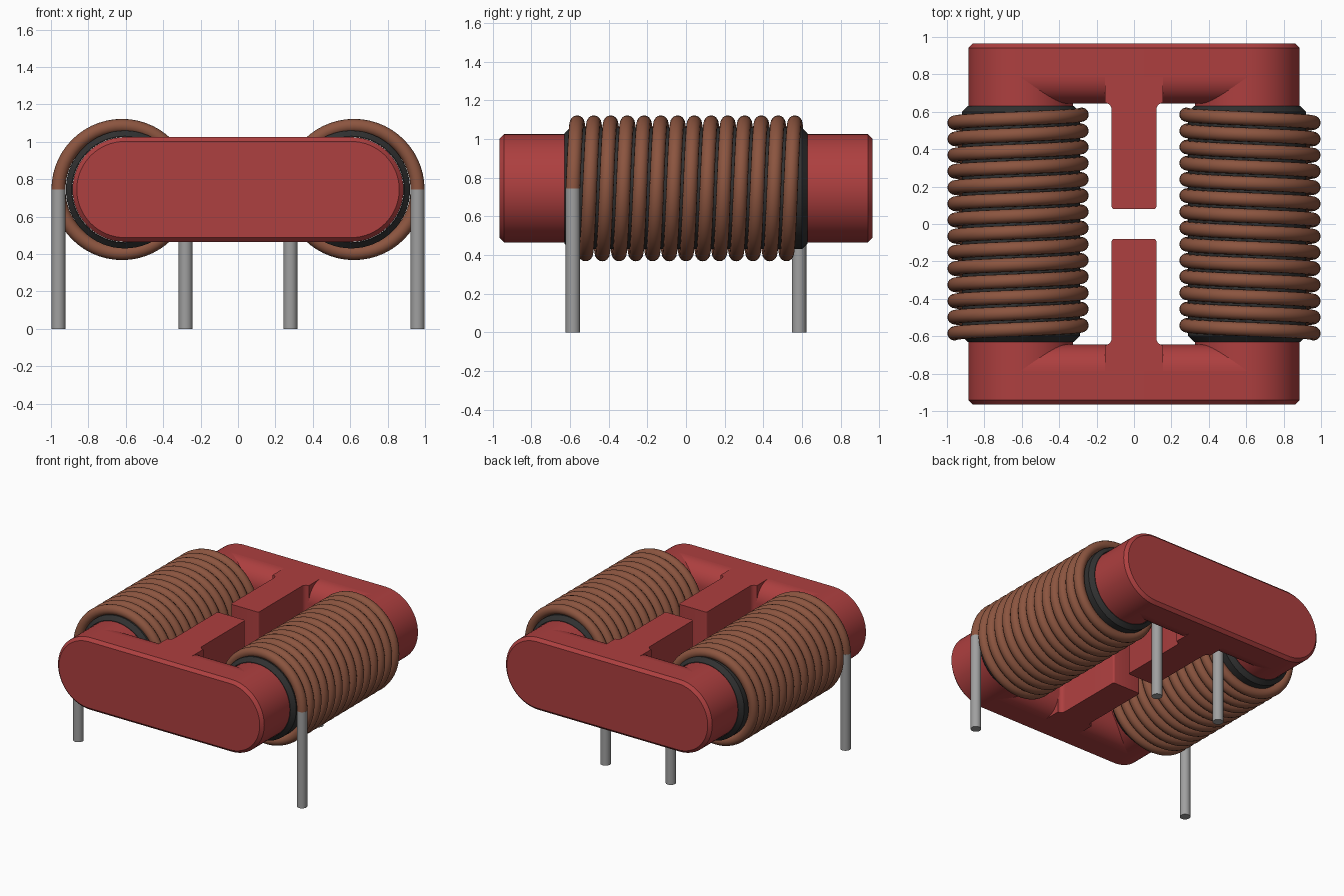
import bpy, bmesh
from math import sin, cos, pi, radians

if "Cube" in bpy.data.objects:
    bpy.data.objects.remove(bpy.data.objects["Cube"])

CZ = 0.745      # height of the coil axes
CORE_X = 0.605  # core and bobbin axes
COIL_X = 0.62   # winding axes
WIRE = 0.0375
TURN_R = 0.34
PIN_Y = 0.585


def material(name, rgb):
    m = bpy.data.materials.new(name)
    m.diffuse_color = (*rgb, 1)
    m.use_nodes = True
    m.node_tree.nodes["Principled BSDF"].inputs["Base Color"].default_value = m.diffuse_color
    return m


RED = material("red_core", (0.42, 0.05, 0.05))
BROWN = material("copper_wire", (0.26, 0.09, 0.05))
BLACK = material("black_plastic", (0.03, 0.03, 0.03))
STEEL = material("pin_metal", (0.35, 0.35, 0.35))


def loft(bm, rings, loop=False):
    """Bridge rings of points; cap both ends unless the rings form a loop."""
    vs = [[bm.verts.new(p) for p in r] for r in rings]
    n = len(vs[0])
    pairs = list(zip(vs, vs[1:])) + ([(vs[-1], vs[0])] if loop else [])
    for a, b in pairs:
        for i in range(n):
            j = (i + 1) % n
            bm.faces.new((a[i], a[j], b[j], b[i]))
    if not loop:
        bm.faces.new(vs[0])
        bm.faces.new(vs[-1])


def finish(bm, name, mat):
    bmesh.ops.recalc_face_normals(bm, faces=bm.faces)
    me = bpy.data.meshes.new(name)
    bm.to_mesh(me)
    bm.free()
    ob = bpy.data.objects.new(name, me)
    bpy.context.collection.objects.link(ob)
    me.materials.append(mat)
    bpy.ops.object.select_all(action='DESELECT')
    ob.select_set(True)
    bpy.context.view_layer.objects.active = ob
    bpy.ops.object.shade_smooth_by_angle(angle=radians(30))


def circle_y(x, y, r, n=64):
    return [(x + r * cos(2 * pi * i / n), y, CZ + r * sin(2 * pi * i / n)) for i in range(n)]


def stadium(y, r, n=32):
    pts = []
    for side, start in ((1, -pi / 2), (-1, pi / 2)):
        for i in range(n + 1):
            a = start + pi * i / n
            pts.append((side * CORE_X + r * cos(a), y, CZ + r * sin(a)))
    return pts


def arc(cx, cy, r, a0, a1, n=8):
    return [(cx + r * cos(radians(a0 + (a1 - a0) * i / n)),
             cy + r * sin(radians(a0 + (a1 - a0) * i / n))) for i in range(n + 1)]


# Core halves
for s, label in ((-1, "front"), (1, "back")):
    bm = bmesh.new()
    # end plate with chamfered outer rim
    loft(bm, [stadium(s * y, r) for y, r in ((0.785, 0.28), (0.942, 0.28), (0.965, 0.257))])
    # round legs running inside the bobbins
    for x in (-CORE_X, CORE_X):
        loft(bm, [circle_y(x, s * y, 0.28) for y in (0.785, 0.08)])
    # cross bar with rounded inner edges
    bar = arc(0.785, CZ + 0.14, 0.14, 90, 180, 12) + arc(0.785, CZ - 0.14, 0.14, 180, 270, 12)
    loft(bm, [[(x, s * y, z) for y, z in bar] for x in (-CORE_X, CORE_X)])
    # centre leg, flared where it meets the bar
    half = arc(0.105, 0.095, 0.015, -90, 0, 4) + arc(0.155, 0.612, 0.035, 180, 90, 6) + [(0.155, 0.785)]
    leg = half + [(-x, y) for x, y in reversed(half)]
    loft(bm, [[(x, s * y, z) for x, y in leg] for z in (CZ - 0.28, CZ + 0.28)])
    finish(bm, label + "_core_half", RED)

# Bobbins, windings and pins on each side
for s, label in ((-1, "left"), (1, "right")):
    # bobbin tube with chamfered ends
    bm = bmesh.new()
    profile = ((-0.63, 0.285), (-0.6, 0.315), (0.6, 0.315), (0.63, 0.285), (0.63, 0.281), (-0.63, 0.281))
    loft(bm, [circle_y(s * CORE_X, y, r) for y, r in profile], loop=True)
    finish(bm, label + "_bobbin", BLACK)

    # helical winding, 13.5 turns from outer front to inner back
    bm = bmesh.new()
    turns, seg, sides = 13.5, 56, 16
    count = int(turns * seg)
    rings = []
    for i in range(count + 1):
        a = 2 * pi * i / seg
        y = -PIN_Y + 2 * PIN_Y * i / count
        ring = []
        for k in range(sides):
            b = 2 * pi * k / sides
            r = TURN_R + WIRE * cos(b)
            ring.append((s * (COIL_X + r * cos(a)), y + WIRE * sin(b), CZ + r * sin(a)))
        rings.append(ring)
    loft(bm, rings)
    finish(bm, label + "_winding", BROWN)

    # straight pins below both wire ends
    for x, y, end in ((COIL_X + TURN_R, -PIN_Y, "front"), (COIL_X - TURN_R, PIN_Y, "back")):
        bm = bmesh.new()
        loft(bm, [[(s * x + WIRE * cos(2 * pi * k / 24), y + WIRE * sin(2 * pi * k / 24), z)
                   for k in range(24)] for z in (0, CZ)])
        finish(bm, f"{label}_{end}_pin", STEEL)
